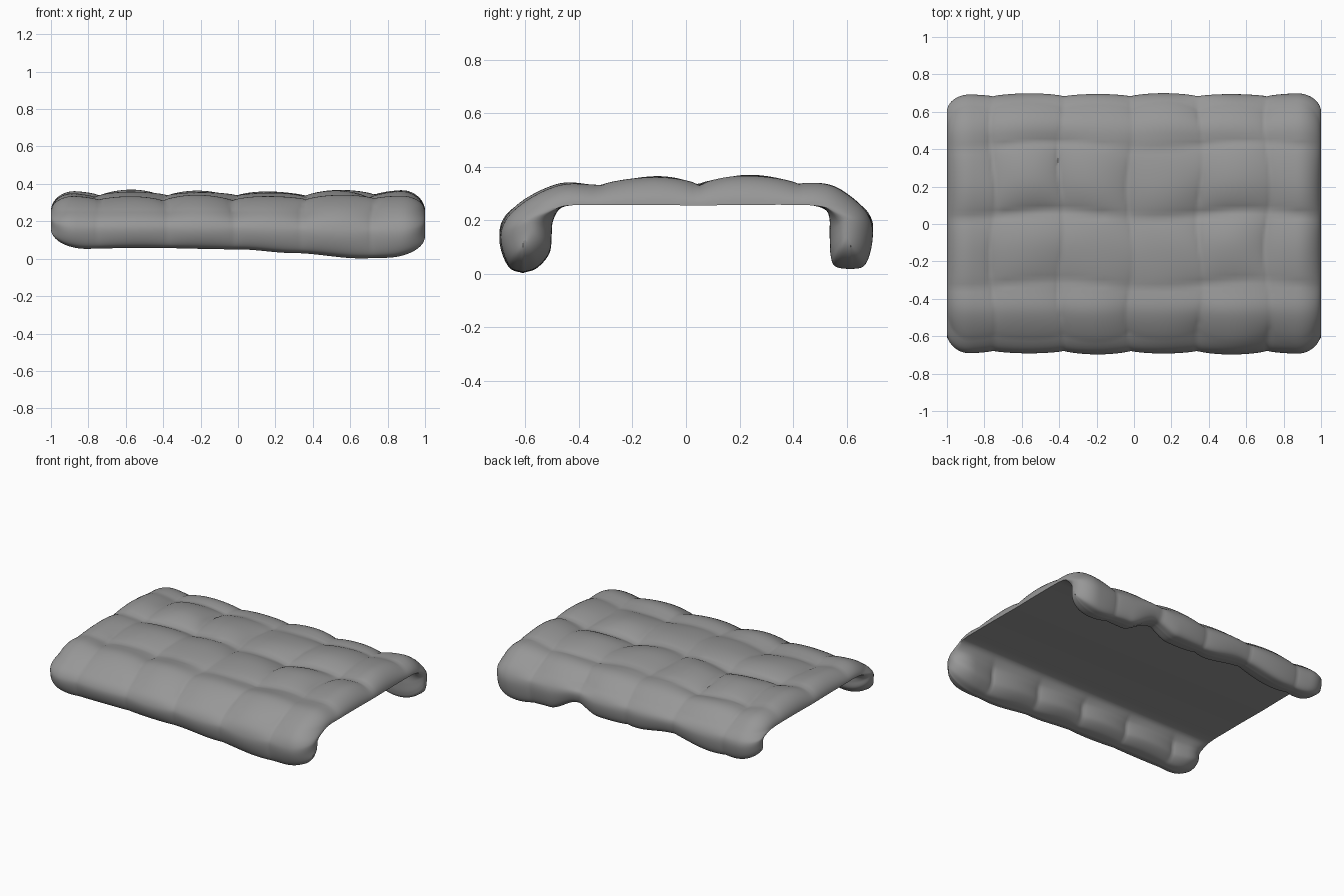
import bpy, bmesh, math, random
from mathutils import Vector

if "Cube" in bpy.data.objects:
    bpy.data.objects.remove(bpy.data.objects["Cube"])

random.seed(4)

# Cross-section keys: inner (y, z) and matching puffed outer (y, z), front hem to back hem
KEYS = [
    (-0.61, 0.00, -0.61, 0.00), (-0.555, 0.018, -0.66, 0.018), (-0.510, 0.07, -0.69, 0.08),
    (-0.502, 0.14, -0.695, 0.15), (-0.498, 0.19, -0.665, 0.22), (-0.475, 0.238, -0.59, 0.285),
    (-0.43, 0.255, -0.47, 0.337), (-0.32, 0.257, -0.32, 0.352), (-0.14, 0.257, -0.14, 0.362),
    (0.05, 0.255, 0.05, 0.367), (0.22, 0.257, 0.22, 0.367), (0.42, 0.257, 0.42, 0.358),
    (0.485, 0.252, 0.53, 0.335), (0.525, 0.233, 0.61, 0.29), (0.537, 0.19, 0.67, 0.232),
    (0.537, 0.12, 0.697, 0.16), (0.54, 0.05, 0.69, 0.07), (0.557, 0.01, 0.665, 0.012),
    (0.615, 0.00, 0.615, 0.00),
]
X_SEAMS = [-1.12, -0.755, -0.39, -0.02, 0.355, 0.715, 1.08]
Y_SEAMS = [-1.0, -0.32, 0.05, 0.42, 1.0]
FRONT_HEM = [(-1, 0.05), (-0.5, 0.058), (0, 0.05), (0.3, 0.03), (0.65, 0.002), (1, 0.01)]
BACK_HEM = [(-1, 0.06), (-0.7, 0.055), (-0.33, 0.10), (-0.05, 0.065), (0.2, 0.07),
            (0.37, 0.12), (0.58, 0.035), (0.8, 0.015), (1, 0.015)]
TOP = 0.255  # height of the flat underside


def catmull(keys, steps):
    pts = [Vector(k) for k in keys]
    pts = [2 * pts[0] - pts[1]] + pts + [2 * pts[-1] - pts[-2]]
    out = []
    for i in range(1, len(pts) - 2):
        a, b, c, d = pts[i - 1:i + 3]
        for s in range(steps):
            t = s / steps
            out.append(0.5 * (2 * b + (c - a) * t + (2 * a - 5 * b + 4 * c - d) * t * t
                              + (3 * b - a - 3 * c + d) * t ** 3))
    return out + [pts[-2]]


def smooth(t):
    t = min(1.0, max(0.0, t))
    return t * t * (3 - 2 * t)


def lookup(table, x):
    for (x0, z0), (x1, z1) in zip(table, table[1:]):
        if x <= x1:
            return z0 + (z1 - z0) * smooth((x - x0) / (x1 - x0))
    return table[-1][1]


def arch(seams, t):
    """0 on a seam, 1 in the middle of a cell; also returns the cell index."""
    for i, (a, b) in enumerate(zip(seams, seams[1:])):
        if t <= b:
            return max(0.0, math.sin(math.pi * (t - a) / (b - a))) ** 0.65, i
    return 0.0, len(seams) - 2


cell_h = [[random.uniform(-0.10, 0.04) for _ in range(4)] for _ in range(6)]
section = catmull(KEYS, 7)
R = 0.13  # rounding at the two open ends
ends = [R * math.sin(math.radians(a)) for a in range(0, 91, 9)]
xs = [-(1 - R + e) for e in reversed(ends)]
xs += [-(1 - R) + 2 * (1 - R) * i / 120 for i in range(1, 120)]
xs += [1 - R + e for e in ends]

bm = bmesh.new()
outer, inner = [], []
for x in xs:
    d = max(0.0, (abs(x) - (1 - R)) / R)
    end = math.sqrt(max(0.0, 1 - d * d))
    hd = max(0.0, (abs(x) - 0.8) / 0.2)
    row_o, row_i = [], []
    for k in section:
        a, b = Vector(k[:2]), Vector(k[2:])
        drape = smooth((TOP - a.y) / 0.12)
        sx, cx = arch(X_SEAMS, x + 0.016 * math.sin(4 * x + 9 * b.x))
        sy, cy = arch(Y_SEAMS, b.x + 0.018 * math.sin(6 * x + 1))
        # the two hanging panels have no further cross seams
        panel = max(smooth((-0.36 - b.x) / 0.13), smooth((b.x - 0.46) / 0.13))
        sy += (1 - sy) * panel
        # quilted puff, seams pulled in unevenly and shallower on the hanging sides
        dx = (0.31 + 0.08 * math.sin(9 * b.x + 3 * x)) * (1 - drape) + 0.10 * drape
        m = smooth((abs(b.x - 0.05) - 0.12) / 0.13)
        dy = (0.52 - 0.16 * m) * (0.82 + 0.18 * math.sin(7 * x + 5))
        puff = (1 - dx + dx * sx) * (1 - dy + dy * sy)
        puff *= 1 + cell_h[cx][cy] * sx * sy * (1 - 0.7 * drape)
        c = 0.4 * drape
        fi = c * (1 - end) + 0.14 * drape * (1 - sx) * end
        fo = c + (max(puff, c) - c) * end
        # hem length varies along the cover and rounds off at the ends
        front = b.x < 0
        hem = lookup(FRONT_HEM if front else BACK_HEM, x)
        hem += (0.0 if front else 0.008) * (1 - sx)
        hem += 0.11 * (1 - math.sqrt(max(0.0, 1 - hd * hd)))
        scale = (TOP - hem) / TOP
        for f, row in ((fo, row_o), (fi, row_i)):
            p = a.lerp(b, f)
            z = p.y if p.y > TOP else TOP - (TOP - p.y) * scale
            row.append(bm.verts.new((x, p.x, z)))
    outer.append(row_o)
    inner.append(row_i)

# Skin both layers, then weld them along the border
for grid, flip in ((outer, False), (inner, True)):
    for r0, r1 in zip(grid, grid[1:]):
        for j in range(len(r0) - 1):
            q = [r0[j], r1[j], r1[j + 1], r0[j + 1]]
            bm.faces.new(q[::-1] if flip else q)
border = [v for g in (outer, inner) for v in g[0] + g[-1]]
border += [v for g in (outer, inner) for r in g for v in (r[0], r[-1])]
bmesh.ops.remove_doubles(bm, verts=list(set(border)), dist=0.0004)
bmesh.ops.recalc_face_normals(bm, faces=bm.faces)

mesh = bpy.data.meshes.new("quilted_cover")
bm.to_mesh(mesh)
bm.free()
cover = bpy.data.objects.new("quilted_cover", mesh)
bpy.context.collection.objects.link(cover)
bpy.context.view_layer.objects.active = cover
cover.select_set(True)
bpy.ops.object.shade_smooth_by_angle(angle=math.radians(60))

# Dark grey cloth
cloth = bpy.data.materials.new("cloth")
cloth.diffuse_color = (0.31, 0.31, 0.31, 1)
cloth.use_nodes = True
cloth.node_tree.nodes["Principled BSDF"].inputs["Base Color"].default_value = cloth.diffuse_color
mesh.materials.append(cloth)
